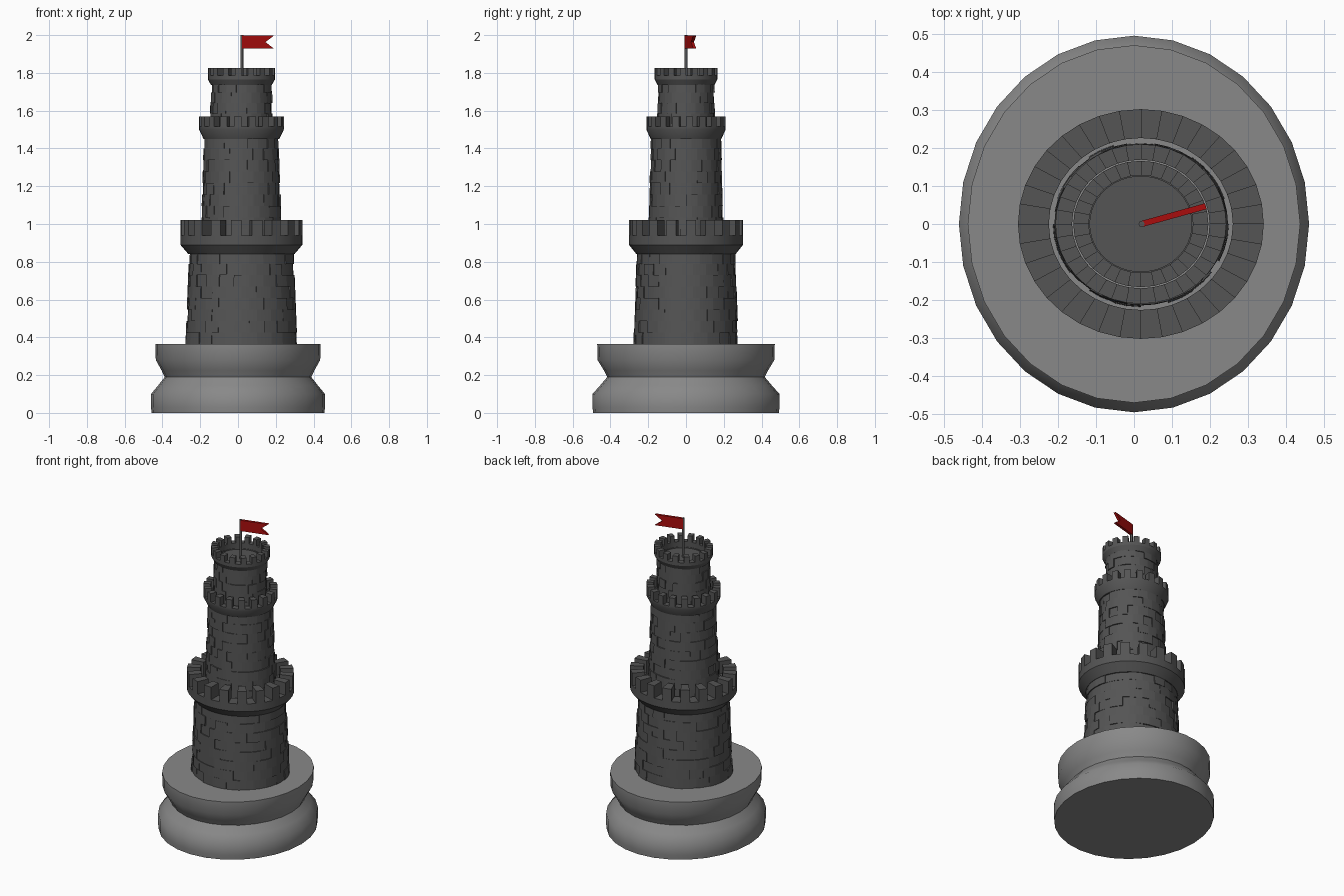
import bpy, bmesh, math, random
from mathutils import Matrix

random.seed(4)
if "Cube" in bpy.data.objects:
    bpy.data.objects.remove(bpy.data.objects["Cube"])

CENTRE = 0.018      # the tower sits slightly off the middle of the plinth
WIDEN = 1.07        # the tower is a little wider than it is deep


def material(name, r, g, b):
    m = bpy.data.materials.new(name)
    m.use_nodes = True
    m.diffuse_color = (r, g, b, 1)
    m.node_tree.nodes["Principled BSDF"].inputs["Base Color"].default_value = (r, g, b, 1)
    return m


plinth_grey = material("plinth grey", 0.25, 0.25, 0.25)
stone = material("dark stone", 0.09, 0.09, 0.09)
red = material("flag red", 0.4, 0.004, 0.004)


def finish(name, bm, mat, smooth=None):
    bmesh.ops.recalc_face_normals(bm, faces=bm.faces)
    me = bpy.data.meshes.new(name)
    bm.to_mesh(me)
    bm.free()
    me.materials.append(mat)
    ob = bpy.data.objects.new(name, me)
    bpy.context.collection.objects.link(ob)
    if smooth:
        bpy.ops.object.select_all(action="DESELECT")
        ob.select_set(True)
        bpy.context.view_layer.objects.active = ob
        bpy.ops.object.shade_smooth_by_angle(angle=math.radians(smooth))
    return ob


def ring(bm, r, z, n):
    return [bm.verts.new((r * math.sin(math.tau * i / n), r * math.cos(math.tau * i / n), z))
            for i in range(n)]


def lathe(profile, n, closed=False, caps=False):
    bm = bmesh.new()
    rings = [ring(bm, r, z, n) for r, z in profile]
    pairs = list(zip(rings, rings[1:])) + ([(rings[-1], rings[0])] if closed else [])
    for a, b in pairs:
        for i in range(n):
            j = (i + 1) % n
            bm.faces.new((a[i], a[j], b[j], b[i]))
    if caps:
        bm.faces.new(rings[0])
        bm.faces.new(rings[-1])
    return bm


def arc_block(bm, a0, a1, z0, z1, inner, outer0, outer1, steps=2):
    """Curved block between two angles, tapering from outer0 to outer1."""
    def column(a):
        s, c = math.sin(a), math.cos(a)
        pts = ((inner, z0), (outer0, z0), (outer1, z1), (inner, z1))
        return [bm.verts.new((r * s, r * c, z)) for r, z in pts]
    cols = [column(a0 + (a1 - a0) * k / steps) for k in range(steps + 1)]
    for p, q in zip(cols, cols[1:]):
        for k in range(4):
            m = (k + 1) % 4
            bm.faces.new((p[k], p[m], q[m], q[k]))
    bm.faces.new(cols[0])
    bm.faces.new(cols[-1])


def place(ob):
    ob.location.x = CENTRE
    ob.scale.x = WIDEN


def tier(name, z0, z1, r0, r1, inner, rows, bricks):
    """Tapered hollow wall with staggered stones standing out at random."""
    wall = lathe([(inner, z0), (r0 - 0.008, z0), (r1 - 0.008, z1), (inner, z1)], 48, closed=True)
    place(finish(name + "_wall", wall, stone, 30))
    bm = bmesh.new()
    step = math.tau / bricks

    def radius(z):
        return r0 + (r1 - r0) * (z - z0) / (z1 - z0)
    for row in range(rows):
        a = z0 + (z1 - z0) * row / rows
        b = z0 + (z1 - z0) * (row + 1) / rows
        shift = step * 0.5 * (row % 2)
        for k in range(bricks):
            out = random.choice((-0.006, -0.004, 0, 0, 0.002))
            start = shift + k * step
            arc_block(bm, start, start + step, a, b, inner + 0.003, radius(a) + out, radius(b) + out)
    place(finish(name + "_stones", bm, stone, 30))


def battlement(name, z_foot, z_band, z_gap, z_top, r_foot, r_out, inner, merlons):
    """Flared corbel and parapet, topped by evenly spaced merlons."""
    profile = [(inner, z_foot), (r_foot, z_foot), (r_out, z_band), (r_out, z_gap), (inner, z_gap)]
    place(finish(name + "_parapet", lathe(profile, merlons * 2, closed=True), stone, 25))
    bm = bmesh.new()
    step = math.tau / merlons
    for k in range(merlons):
        arc_block(bm, k * step, (k + 0.5) * step, z_gap, z_top, inner, r_out, r_out, 1)
    place(finish(name + "_merlons", bm, stone))


# Plinth: waisted drum, wider front to back
plinth = lathe([(0.492, 0), (0.495, 0.03), (0.495, 0.10), (0.455, 0.145), (0.417, 0.19),
                (0.435, 0.225), (0.468, 0.28), (0.47, 0.365)], 28, caps=True)
finish("plinth", plinth, plinth_grey, 50).scale.x = 0.93

# Three stacked tiers, each crowned by a battlement
tier("lower_tier", 0.365, 0.85, 0.277, 0.259, 0.226, 8, 22)
battlement("lower", 0.84, 0.89, 0.94, 1.02, 0.262, 0.302, 0.226, 18)
tier("middle_tier", 0.365, 1.46, 0.216, 0.184, 0.169, 18, 20)
battlement("middle", 1.45, 1.50, 1.515, 1.57, 0.187, 0.21, 0.169, 18)
tier("upper_tier", 1.20, 1.75, 0.163, 0.149, 0.125, 10, 18)
battlement("upper", 1.735, 1.765, 1.785, 1.825, 0.150, 0.166, 0.128, 16)

# Roof floor inside the upper parapet
place(finish("roof_floor", lathe([(0.13, 1.72), (0.13, 1.745)], 32, caps=True), stone))

# Flagpole
pole = finish("flagpole", lathe([(0.008, 1.74), (0.008, 2.0)], 8, caps=True), stone, 50)
pole.location.x = CENTRE + 0.002

# Swallowtail flag, turned slightly toward the back
bm = bmesh.new()
outline = [(0, 1.928), (0.175, 1.928), (0.128, 1.963), (0.175, 1.998), (0, 1.998)]
face = bm.faces.new([bm.verts.new((x, -0.008, z)) for x, z in outline])
push = bmesh.ops.extrude_face_region(bm, geom=[face])
bmesh.ops.translate(bm, vec=(0, 0.016, 0),
                    verts=[g for g in push["geom"] if isinstance(g, bmesh.types.BMVert)])
bmesh.ops.rotate(bm, cent=(0, 0, 0), matrix=Matrix.Rotation(math.radians(15.5), 3, "Z"), verts=bm.verts)
finish("flag", bm, red).location.x = CENTRE + 0.002
